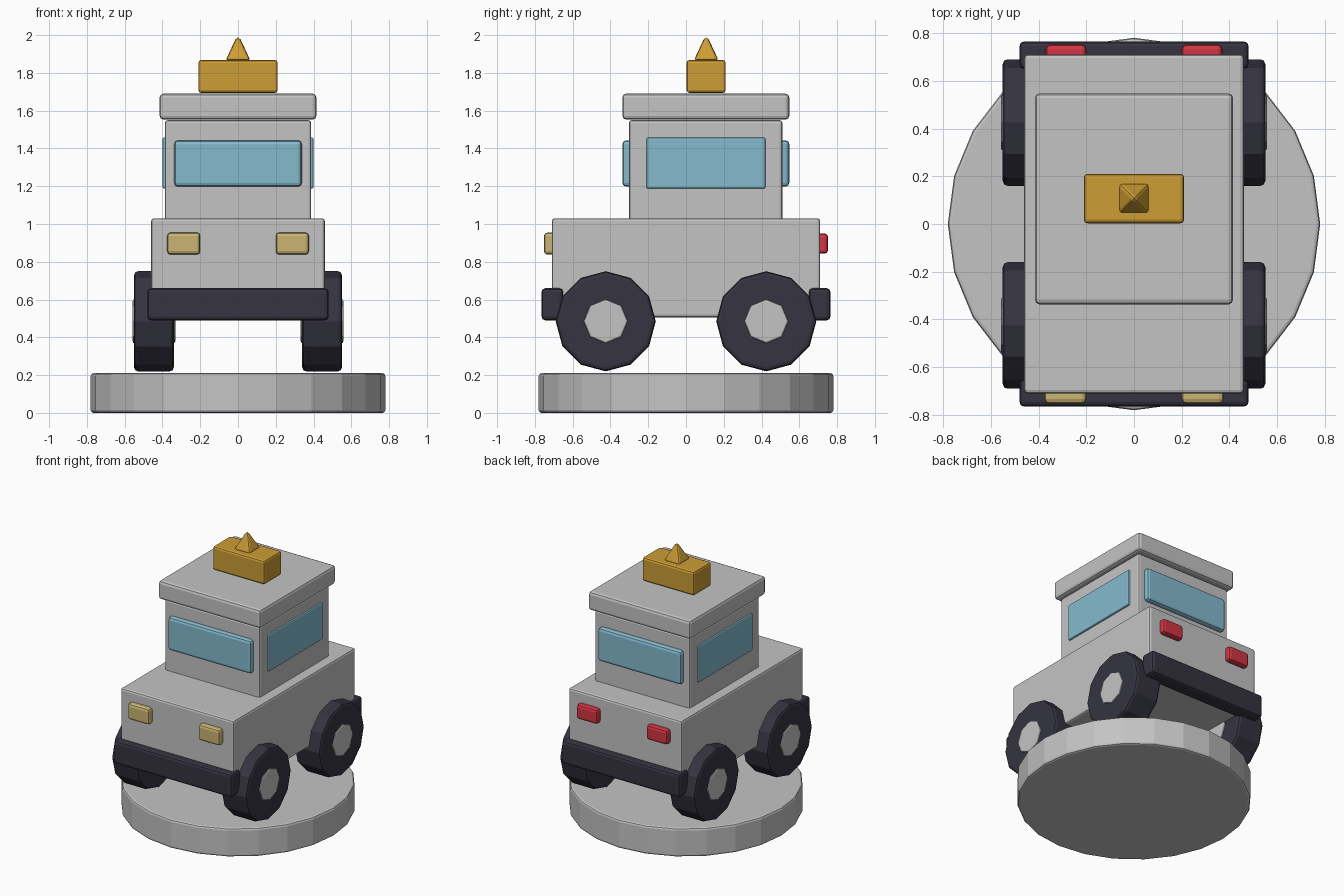
import bpy
import math

if "Cube" in bpy.data.objects:
    bpy.data.objects.remove(bpy.data.objects["Cube"], do_unlink=True)


def material(name, r, g, b):
    mat = bpy.data.materials.new(name)
    mat.use_nodes = True
    mat.diffuse_color = (r, g, b, 1)
    bsdf = mat.node_tree.nodes["Principled BSDF"]
    bsdf.inputs["Base Color"].default_value = (r, g, b, 1)
    bsdf.inputs["Roughness"].default_value = 0.8
    return mat


GREY = material("light grey", 0.55, 0.55, 0.55)
DARK = material("dark rubber", 0.035, 0.034, 0.052)
GLASS = material("blue glass", 0.23, 0.49, 0.61)
AMBER = material("amber", 0.61, 0.34, 0.035)
CREAM = material("cream lamp", 0.60, 0.46, 0.17)
RED = material("red lamp", 0.65, 0.035, 0.055)


def finish(name, mat, bevel):
    obj = bpy.context.object
    obj.name = name
    obj.data.materials.append(mat)
    mod = obj.modifiers.new("Soft edges", "BEVEL")
    mod.width = bevel
    mod.segments = 2
    mod.limit_method = "ANGLE"
    mod.angle_limit = math.radians(35)
    return obj


def box(name, mat, x, y, z, bevel=0.015):
    """Bevelled box from (low, high) pairs on each axis."""
    spans = (x, y, z)
    bpy.ops.mesh.primitive_cube_add(size=1, location=[(a + b) / 2 for a, b in spans])
    bpy.context.object.scale = [b - a for a, b in spans]
    bpy.ops.object.transform_apply(location=False, rotation=False, scale=True)
    return finish(name, mat, bevel)


def drum(name, mat, sides, radius, depth, location, bevel, on_side=False):
    """Faceted cylinder, upright or lying along x."""
    bpy.ops.mesh.primitive_cylinder_add(vertices=sides, radius=radius, depth=depth,
                                        location=location,
                                        rotation=(0, math.pi / 2 if on_side else 0, 0))
    bpy.ops.object.transform_apply(location=False, rotation=True, scale=False)
    obj = finish(name, mat, bevel)
    obj.modifiers[0].angle_limit = math.radians(50)
    return obj


# Display base
drum("display_base", GREY, 24, 0.78, 0.21, (0, 0, 0.105), 0.015)

# Body, cabin and roof
box("body", GREY, (-0.46, 0.46), (-0.71, 0.71), (0.505, 1.03))
box("cabin", GREY, (-0.387, 0.387), (-0.302, 0.51), (1.015, 1.55))
box("roof", GREY, (-0.415, 0.415), (-0.337, 0.547), (1.553, 1.69), 0.02)

# Windows on all four sides of the cabin
box("windscreen", GLASS, (-0.338, 0.338), (-0.337, -0.28), (1.198, 1.443), 0.02)
box("rear_window", GLASS, (-0.338, 0.338), (0.49, 0.547), (1.198, 1.443), 0.02)
for side, label in ((1, "left"), (-1, "right")):
    box(label + "_window", GLASS, sorted((side * 0.37, side * 0.4)),
        (-0.21, 0.42), (1.187, 1.458), 0.01)

# Roof light bar and pointed beacon
box("light_bar", AMBER, (-0.21, 0.21), (0.003, 0.21), (1.694, 1.868))
bpy.ops.mesh.primitive_cone_add(vertices=4, radius1=0.092, radius2=0, depth=0.14,
                                location=(0, 0.107, 1.937),
                                rotation=(0, 0, math.pi / 4))
finish("beacon", AMBER, 0.013)

# Bumpers and lamps at both ends
for end, label, lamp, mat in ((-1, "front", "headlight", CREAM),
                              (1, "rear", "tail_light", RED)):
    box(label + "_bumper", DARK, (-0.48, 0.48),
        sorted((end * 0.65, end * 0.765)), (0.49, 0.66), 0.02)
    for side, hand in ((1, "left"), (-1, "right")):
        trim = 0.005 if end > 0 else 0
        box(hand + "_" + lamp, mat, sorted((side * 0.2, side * (0.375 - trim))),
            sorted((end * 0.69, end * 0.752)), (0.838 + trim, 0.955 - trim), 0.018)

# Four wheels with hubs
for end, label in ((-1, "front"), (1, "rear")):
    for side, hand in ((1, "left"), (-1, "right")):
        place = (side * 0.445, end * 0.425, 0.485)
        drum(f"{label}_{hand}_tyre", DARK, 12, 0.265, 0.21, place, 0.02, True)
        drum(f"{label}_{hand}_hub", GREY, 8, 0.117, 0.226, place, 0.01, True)
